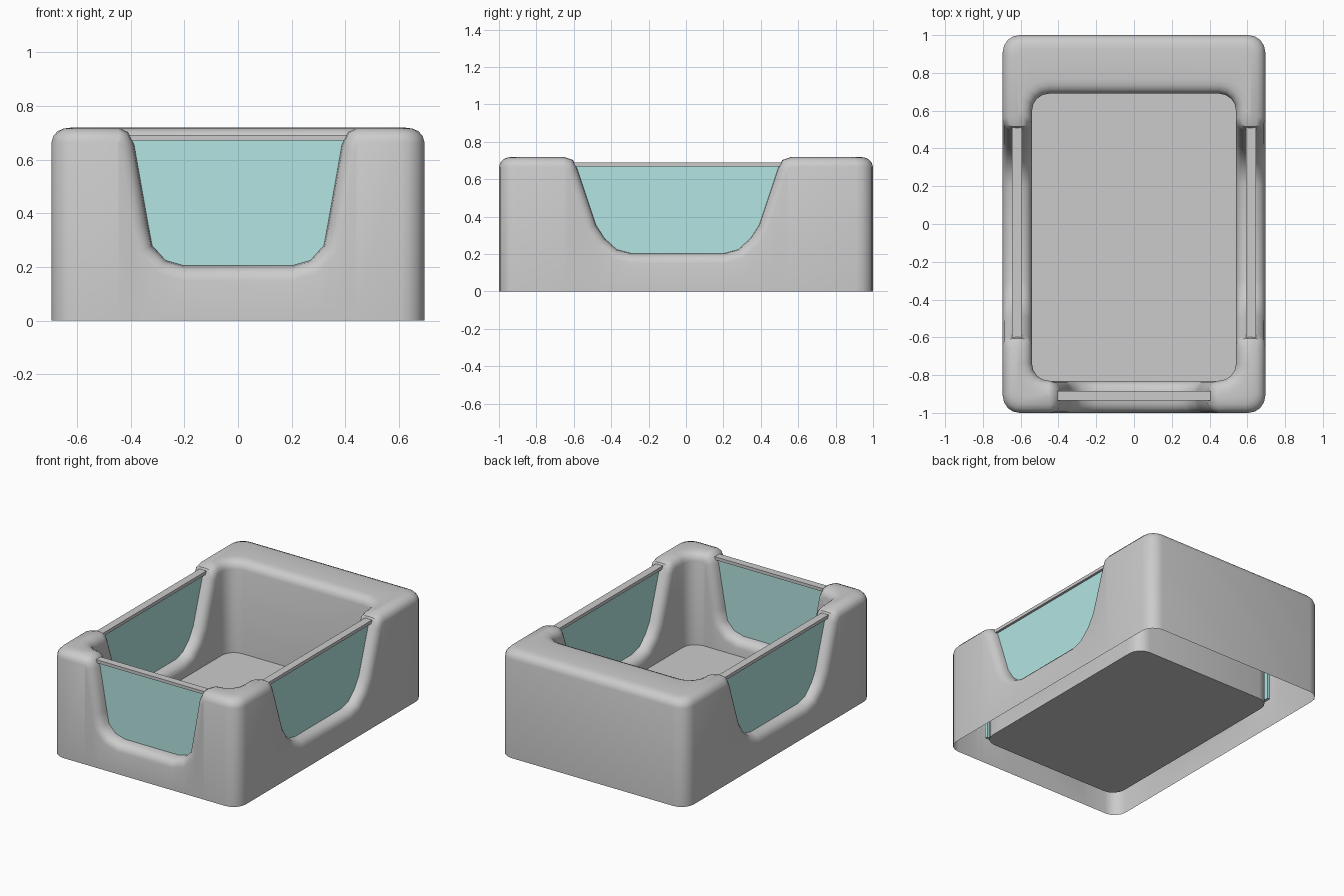
import bpy, bmesh, math
from mathutils import Vector

if "Cube" in bpy.data.objects:
    bpy.data.objects.remove(bpy.data.objects["Cube"])

H = 0.72          # rim height
SIDE_C = -0.045   # middle of the side openings
CORNER_SEG = 4

# half outlines of the openings (distance from middle, height)
FRONT = [(0.445, H), (0.41, 0.703), (0.387, 0.655), (0.335, 0.36), (0.32, 0.28),
         (0.27, 0.225), (0.20, 0.205)]
SIDE = [(0.61, H), (0.56, 0.703), (0.535, 0.655), (0.435, 0.355), (0.39, 0.285),
        (0.325, 0.225), (0.25, 0.205)]


def make_object(name, bm, smooth=True):
    bmesh.ops.recalc_face_normals(bm, faces=bm.faces[:])
    me = bpy.data.meshes.new(name)
    bm.to_mesh(me)
    bm.free()
    ob = bpy.data.objects.new(name, me)
    bpy.context.collection.objects.link(ob)
    if smooth:
        bpy.ops.object.select_all(action='DESELECT')
        ob.select_set(True)
        bpy.context.view_layer.objects.active = ob
        bpy.ops.object.shade_smooth_by_angle(angle=math.radians(40))
    return ob


def opening(half, e):
    """Full opening outline, pushed into the solid by e."""
    pts = [Vector((-u, z)) for u, z in half] + [Vector(p) for p in reversed(half)]
    lim, out = half[0][0], []
    for i, p in enumerate(pts):
        if 0 < i < len(pts) - 1:
            t = (pts[i + 1] - p).normalized() + (p - pts[i - 1]).normalized()
            t.normalize()
        else:
            t = Vector((1, 0))
        q = p + e * Vector((t.y, -t.x))
        out.append((max(-lim, min(lim, q.x)), q.y))
    return out


def corner(cx, cy, r, start, z):
    return [(cx + r * math.cos(a), cy + r * math.sin(a), z)
            for a in (math.radians(start + 90 * i / CORNER_SEG) for i in range(CORNER_SEG + 1))]


def ring(x, y0, y1, r, e):
    """One loop round the wall, following the openings, lowered by e."""
    z = H - e
    side = opening(SIDE, e)
    pts = [(u, y0, h) for u, h in opening(FRONT, e)]
    pts += corner(x - r, y0 + r, r, -90, z)
    pts += [(x, SIDE_C + u, h) for u, h in side]
    pts += corner(x - r, y1 - r, r, 0, z)
    pts += corner(-x + r, y1 - r, r, 90, z)
    pts += [(-x, SIDE_C + u, h) for u, h in reversed(side)]
    pts += corner(-x + r, y0 + r, r, 180, z)
    return pts


def outer(w, e):
    return ring(0.695 - w, -1 + w, 1 - w, 0.09 - 0.5 * w, e)


def inner(w, e):
    return ring(0.54 + w, -0.83 - w, 0.69 + w, 0.09 + w, e)


# body shell: outer wall, rounded rim, inner wall, underside of the tub
ROUND = [(0.0, 0.055), (0.007, 0.032), (0.022, 0.014), (0.045, 0.004), (0.074, 0.0)]
rings = [[(x, y, 0.0) for x, y, z in outer(*ROUND[0])]]
rings += [outer(w, e) for w, e in ROUND]
rings += [inner(w, e) for w, e in reversed(ROUND)]
rings.append([(x, y, 0.03) for x, y, z in inner(*ROUND[0])])
bm = bmesh.new()
loops = [[bm.verts.new(p) for p in r] for r in rings]
n = len(loops[0])
for a, b in zip(loops, loops[1:]):
    for i in range(n):
        j = (i + 1) % n
        bm.faces.new((a[i], a[j], b[j], b[i]))
bm.faces.new(loops[-1])
bmesh.ops.remove_doubles(bm, verts=bm.verts[:], dist=0.0005)
make_object("body_shell", bm)

# floor surface inside the tub
bm = bmesh.new()
pts = []
for cx, cy, s in ((0.45, -0.74, -90), (0.45, 0.60, 0), (-0.45, 0.60, 90), (-0.45, -0.74, 180)):
    pts += corner(cx, cy, 0.09, s, 0.1)
bm.faces.new([bm.verts.new(p) for p in pts])
make_object("floor", bm, False)

# glass panels and their top bars
glass = bpy.data.materials.new("teal_glass")
glass.diffuse_color = (0.45, 0.78, 0.76, 1)
glass.use_nodes = True
glass.node_tree.nodes["Principled BSDF"].inputs["Base Color"].default_value = glass.diffuse_color


def box(name, lo, hi, mat=None):
    bm = bmesh.new()
    bmesh.ops.create_cube(bm, size=1)
    for v in bm.verts:
        v.co = [(a + b) / 2 + c * (b - a) for a, b, c in zip(lo, hi, v.co)]
    ob = make_object(name, bm, False)
    if mat:
        ob.data.materials.append(mat)


box("front_panel", (-0.45, -0.92, 0.12), (0.45, -0.90, 0.675), glass)
box("front_bar", (-0.405, -0.935, 0.672), (0.405, -0.885, 0.693))
for name, s in (("left", -1), ("right", 1)):
    x = 0.619 * s
    box(name + "_panel", (x - 0.01, -0.66, 0.14), (x + 0.01, 0.58, 0.675), glass)
    box(name + "_bar", (x - 0.026, -0.60, 0.668), (x + 0.026, 0.51, 0.69))
